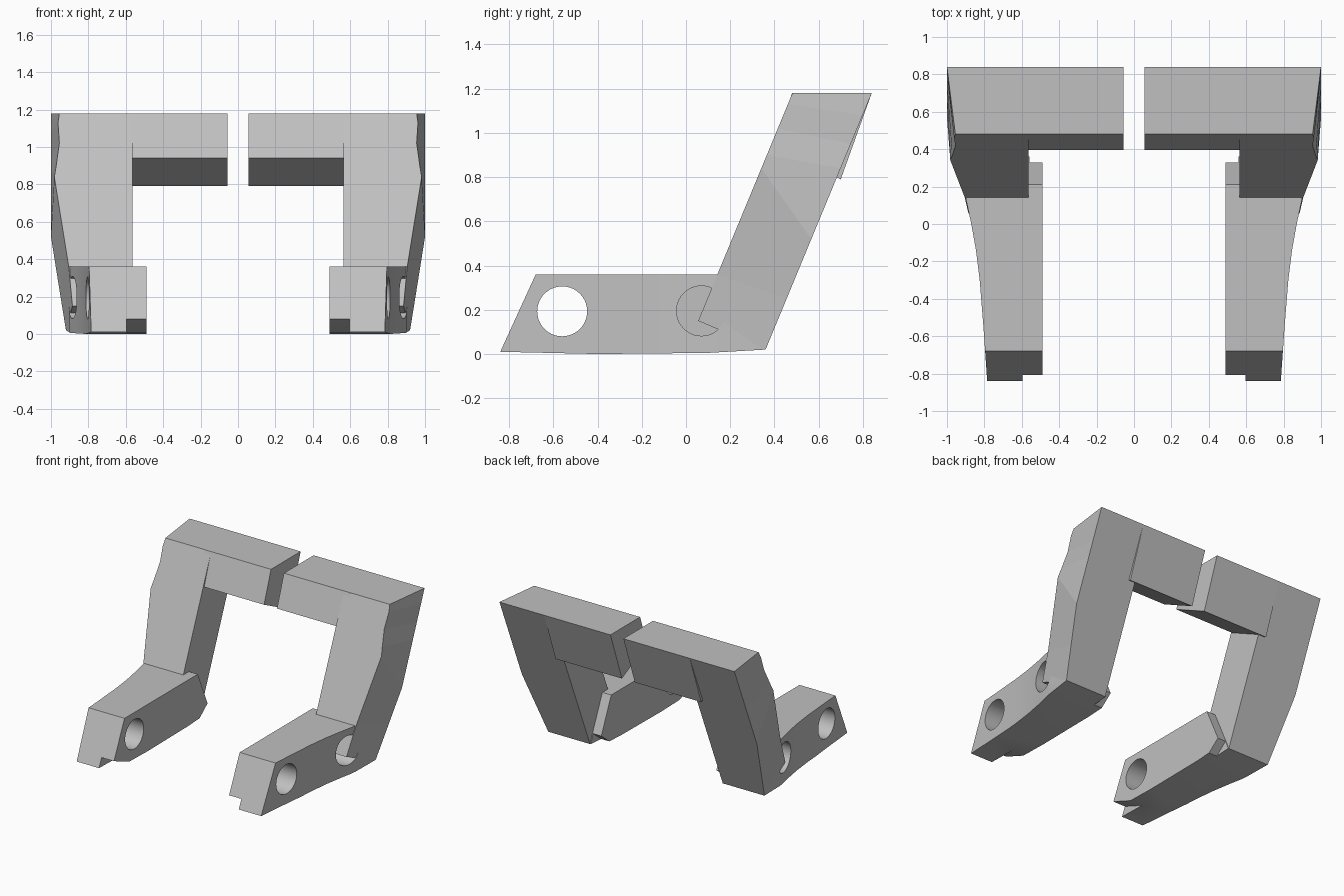
import bpy, bmesh, math
from mathutils import Matrix

cube = bpy.data.objects.get("Cube")
if cube:
    bpy.data.objects.remove(cube, do_unlink=True)

grey = bpy.data.materials.new("plain grey")
grey.use_nodes = True
COLOUR = (0.53, 0.53, 0.53, 1)
grey.diffuse_color = COLOUR
grey.node_tree.nodes["Principled BSDF"].inputs["Base Color"].default_value = COLOUR


def loft(name, rings):
    """Skin a list of equal-length closed rings and cap both ends."""
    bm = bmesh.new()
    rows = [[bm.verts.new(p) for p in ring] for ring in rings]
    n = len(rows[0])
    for a, b in zip(rows, rows[1:]):
        for i in range(n):
            j = (i + 1) % n
            bm.faces.new((a[i], a[j], b[j], b[i]))
    bm.faces.new(rows[0][::-1])
    bm.faces.new(rows[-1])
    bmesh.ops.recalc_face_normals(bm, faces=bm.faces)
    return finish(name, bm)


def finish(name, bm):
    mesh = bpy.data.meshes.new(name)
    bm.to_mesh(mesh)
    bm.free()
    mesh.materials.append(grey)
    obj = bpy.data.objects.new(name, mesh)
    bpy.context.collection.objects.link(obj)
    return obj


def side_prism(name, profile, x0, x1):
    """Extrude a (y, z) profile along x."""
    return loft(name, [[(x, y, z) for y, z in profile] for x in (x0, x1)])


def plan_prism(name, outline, z0, z1):
    """Extrude an (x, y) outline along z."""
    return loft(name, [[(x, y, z) for x, y in outline] for z in (z0, z1)])


def bore(name, y, z, radius, x0, x1):
    bm = bmesh.new()
    place = Matrix.Translation(((x0 + x1) / 2, y, z)) @ Matrix.Rotation(math.pi / 2, 4, "Y")
    bmesh.ops.create_cone(bm, cap_ends=True, segments=40, radius1=radius,
                          radius2=radius, depth=x1 - x0, matrix=place)
    return finish(name, bm)


def cut(obj, tool, operation="DIFFERENCE"):
    mod = obj.modifiers.new("cut", "BOOLEAN")
    mod.operation = operation
    mod.solver = "EXACT"
    mod.object = tool
    bpy.context.view_layer.update()
    graph = bpy.context.evaluated_depsgraph_get()
    obj_mesh = bpy.data.meshes.new_from_object(obj.evaluated_get(graph))
    obj.modifiers.clear()
    obj.data = obj_mesh
    bpy.data.objects.remove(tool, do_unlink=True)


def mirror(obj):
    obj.modifiers.new("mirror", "MIRROR").use_axis[0] = True


# Lower arms: side profile trimmed by the flaring plan outline
arm = side_prism("lower_arms", [(-0.84, 0.01), (-0.68, 0.36), (0.21, 0.36),
                                (0.33, 0.09), (0.36, 0.02), (0.1, 0.005), (-0.4, 0)], 0.49, 1.1)
outline = [(0.4, -1), (0.77, -1), (0.785, -0.84), (0.805, -0.55), (0.825, -0.3),
           (0.845, -0.14), (0.87, 0), (0.9, 0.14), (0.92, 0.37), (0.92, 0.6), (0.4, 0.6)]
cut(arm, plan_prism("outline_tool", outline, -0.5, 0.8), "INTERSECT")

# Bevelled inner ends of the arms
cut(arm, side_prism("front_notch", [(-1, 0.08), (-0.81, 0.08), (-0.61, 0), (-0.61, -0.1),
                                    (-1, -0.1)], 0.3, 0.595))
cut(arm, side_prism("rear_notch", [(0.33, 0.09), (0.23, 0.01), (0.23, -0.1), (0.5, -0.1),
                                   (0.5, 0.09)], 0.3, 0.56))

# Through hole near the front, blind hole beside the post
cut(arm, bore("through_hole", -0.56, 0.193, 0.113, 0.3, 1.2))
cut(arm, bore("blind_hole", 0.07, 0.195, 0.113, 0.495, 1.2))
mirror(arm)

# Leaning posts: outer edges given as (z, x) up the front and the back
front_edge = [(0.15, 0.885), (0.36, 0.905), (0.84, 0.982), (0.90, 0.972),
              (1.02, 0.955), (1.13, 0.962), (1.18, 0.955)]
back_edge = [(0.02, 0.92), (0.25, 0.957), (0.52, 1), (0.84, 1), (0.95, 1),
             (1.08, 1), (1.18, 1)]
LEAN = 0.414
rings = []
for (zf, xf), (zb, xb) in zip(front_edge, back_edge):
    yf = 0.142 + (zf - 0.36) * LEAN
    yb = 0.36 + (zb - 0.02) * LEAN
    rings.append([(0.565, yf, zf), (xf, yf, zf), (xb, yb, zb), (0.565, yb, zb)])
mirror(loft("leaning_posts", rings))

# Top bars reaching in from the posts, with a gap at the centre
mirror(side_prism("top_bars", [(0.48, 1.18), (0.395, 0.94), (0.70, 0.79), (0.84, 1.18)],
                  0.055, 0.62))

# Smooth the arm curve and hole walls, keeping edges sharp
bpy.ops.object.select_all(action="DESELECT")
arm.select_set(True)
bpy.context.view_layer.objects.active = arm
bpy.ops.object.shade_smooth_by_angle(angle=math.radians(25))
